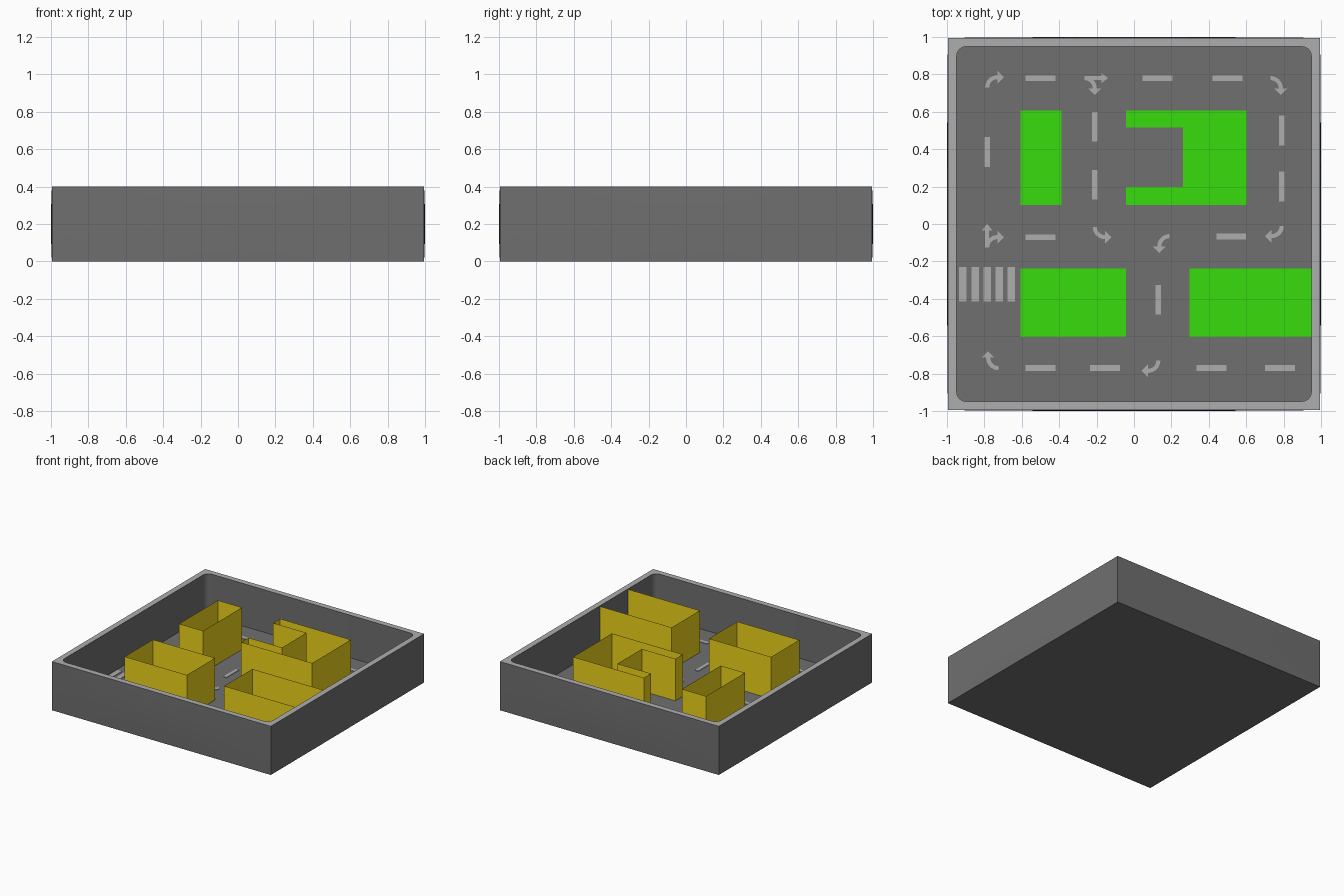
import bpy, bmesh, math
from mathutils import Matrix, Vector

if "Cube" in bpy.data.objects:
    bpy.data.objects.remove(bpy.data.objects["Cube"])

FLOOR, TOP, INNER = 0.05, 0.4, 0.948


def material(name, r, g, b):
    m = bpy.data.materials.new(name)
    m.diffuse_color = (r, g, b, 1)
    m.use_nodes = True
    m.node_tree.nodes["Principled BSDF"].inputs["Base Color"].default_value = m.diffuse_color
    return m


DARK = material("dark_grey", 0.16, 0.16, 0.16)
LIGHT = material("light_grey", 0.42, 0.42, 0.42)
YELLOW = material("yellow", 0.85, 0.65, 0.01)
GREEN = material("green", 0.04, 0.72, 0.004)


def finish(bm, name, mat):
    bmesh.ops.recalc_face_normals(bm, faces=bm.faces)
    me = bpy.data.meshes.new(name)
    bm.to_mesh(me)
    bm.free()
    me.materials.append(mat)
    ob = bpy.data.objects.new(name, me)
    bpy.context.collection.objects.link(ob)
    return ob


def raise_faces(bm, faces, h):
    r = bmesh.ops.extrude_face_region(bm, geom=faces, use_keep_orig=True)
    verts = [g for g in r["geom"] if isinstance(g, bmesh.types.BMVert)]
    bmesh.ops.translate(bm, verts=verts, vec=(0, 0, h))


def polygon(bm, pts, z):
    return bm.faces.new([bm.verts.new((x, y, z)) for x, y in pts])


def prism(name, pts, z0, z1, mat):
    bm = bmesh.new()
    raise_faces(bm, [polygon(bm, pts, z0)], z1 - z0)
    return finish(bm, name, mat)


def rect(x0, x1, y0, y1):
    return [(x0, y0), (x1, y0), (x1, y1), (x0, y1)]


# Tray body: box with very slightly bowed sides
bm = bmesh.new()
bmesh.ops.create_cube(bm, size=2)
for axis, n in ((0, 8), (1, 8), (2, 4)):
    for i in range(1, n):
        co, no = Vector(), Vector()
        co[axis], no[axis] = -1 + 2 * i / n, 1
        bmesh.ops.bisect_plane(bm, geom=bm.verts[:] + bm.edges[:] + bm.faces[:],
                               plane_co=co, plane_no=no)
for v in bm.verts:
    p = v.co.copy()
    for a, b in ((0, 1), (1, 0)):
        bow = (1 - p[b] ** 2) * (1 - p[2] ** 2) if abs(p[a]) > 0.99 else 0
        v.co[a] = p[a] * (0.995 + 0.005 * bow)
    v.co.z = (p.z + 1) * TOP / 2
flat = [e for e in bm.edges if len(e.link_faces) == 2
        and all(abs(f.normal.z) > 0.9 for f in e.link_faces)]
bmesh.ops.dissolve_edges(bm, edges=flat, use_verts=False)
tray = finish(bm, "tray", DARK)

# Rounded cavity
r = 0.05
outline = []
for q, (sx, sy) in enumerate(((1, 1), (-1, 1), (-1, -1), (1, -1))):
    for i in range(9):
        a = math.pi / 2 * (q + i / 8)
        outline.append((sx * (INNER - r) + r * math.cos(a), sy * (INNER - r) + r * math.sin(a)))
cutter = prism("cavity_cutter", outline, FLOOR, 0.6, DARK)
cutter.hide_render = True
mod = tray.modifiers.new("cavity", "BOOLEAN")
mod.operation, mod.object, mod.solver = "DIFFERENCE", cutter, "EXACT"
bpy.context.view_layer.objects.active = tray
tray.select_set(True)
bpy.ops.object.modifier_apply(modifier=mod.name)
bpy.data.objects.remove(cutter)
tray.data.materials.clear()
tray.data.materials.append(DARK)
tray.data.materials.append(LIGHT)
for f in tray.data.polygons:
    f.material_index = int(f.normal.z > 0.9 and f.center.z > TOP - 0.01)
bpy.ops.object.shade_smooth_by_angle(angle=math.radians(30))


# Walled city blocks, each with a green ground pad
def block(name, pts, open_right=False):
    bm = bmesh.new()
    face = polygon(bm, pts, FLOOR - 0.01)
    bmesh.ops.inset_region(bm, faces=[face], thickness=0.016,
                           use_boundary=True, use_even_offset=True)
    drop = [face]
    if open_right:
        drop += [f for f in bm.faces if f.calc_center_median().x > 0.93]
    bmesh.ops.delete(bm, geom=drop, context="FACES")
    raise_faces(bm, bm.faces[:], 0.355)
    finish(bm, name + "_wall", YELLOW)
    prism(name + "_green", pts, FLOOR - 0.005, FLOOR + 0.006, GREEN)


block("narrow_block", rect(-0.607, -0.388, 0.102, 0.606))
block("lower_left_block", rect(-0.607, -0.042, -0.604, -0.238))
block("lower_right_block", rect(0.297, 0.965, -0.604, -0.238), True)
block("notched_block", [(-0.042, 0.102), (0.602, 0.102), (0.602, 0.606), (-0.042, 0.606),
                        (-0.042, 0.515), (0.262, 0.515), (0.262, 0.198), (-0.042, 0.198)])


# Painted road markings
def mark(name, pts):
    prism(name, pts, FLOOR - 0.002, FLOOR + 0.004, LIGHT)


def bar(name, x, y, w, h):
    mark(name, rect(x - w / 2, x + w / 2, y - h / 2, y + h / 2))


for x, y in ((-0.5, 0.78), (0.125, 0.78), (0.5, 0.78), (-0.5, -0.07), (0.52, -0.067),
             (-0.5, -0.77), (-0.155, -0.77), (0.415, -0.77), (0.78, -0.77)):
    bar("lane_dash", x, y, 0.16, 0.03)
for x, y in ((-0.785, 0.385), (-0.21, 0.52), (-0.21, 0.21), (0.79, 0.5), (0.79, 0.2), (0.13, -0.405)):
    bar("lane_dash", x, y, 0.03, 0.16)
for i in range(5):
    bar("crossing_stripe", -0.915 + 0.065 * i, -0.322, 0.04, 0.185)


def arrow(x, y, heading, turn=-1, straight=False):
    """Arrow starting at x, y along heading (degrees); turn -1 right, +1 left."""
    R, w, head, hw = 0.055, 0.011, 0.035, 0.035
    arcs = [math.pi - math.pi / 2 * i / 8 for i in range(9)]
    pts = [(R + (R + w) * math.cos(a), (R + w) * math.sin(a)) for a in arcs]
    pts += [(R, R + hw), (R + head, R), (R, R - hw)]
    pts += [(R + (R - w) * math.cos(a), (R - w) * math.sin(a)) for a in reversed(arcs)]
    rot = Matrix.Rotation(math.radians(heading - 90), 2)

    def place(ps):
        return [Vector((x, y)) + rot @ Vector((-turn * px, py)) for px, py in ps]
    mark("turn_arrow", place(pts))
    if straight:
        mark("ahead_arrow", place([(-w, 0), (w, 0), (w, 0.09), (0.028, 0.09), (0, 0.127),
                                   (-0.028, 0.09), (-w, 0.09)]))


arrow(-0.785, 0.73, 90)
arrow(-0.265, 0.78, 0, straight=True)
arrow(0.73, 0.78, 0)
arrow(-0.785, -0.125, 90, straight=True)
arrow(-0.21, -0.015, 270, turn=1)
arrow(0.19, -0.065, 180, turn=1)
arrow(0.79, -0.01, 270)
arrow(-0.725, -0.77, 180)
arrow(0.13, -0.73, 270)
